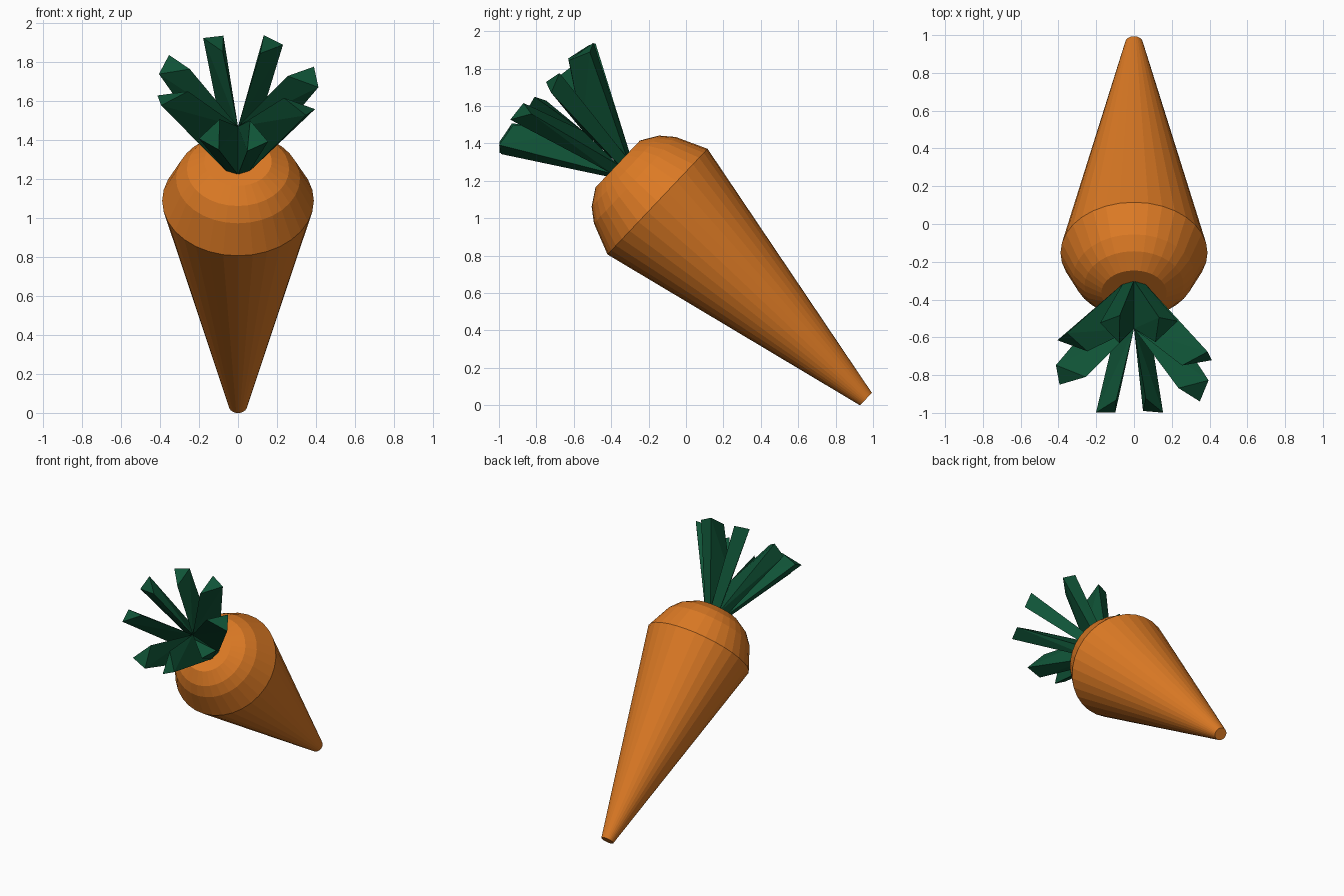
import bpy, bmesh, math
from mathutils import Matrix, Vector

if "Cube" in bpy.data.objects:
    bpy.data.objects.remove(bpy.data.objects["Cube"])


def material(name, rgb):
    m = bpy.data.materials.new(name)
    m.diffuse_color = (*rgb, 1)
    m.use_nodes = True
    m.node_tree.nodes["Principled BSDF"].inputs["Base Color"].default_value = m.diffuse_color
    return m


orange = material("carrot_orange", (0.72, 0.195, 0.018))
green = material("leaf_green", (0.005, 0.088, 0.038))

# Tilted root axis: local z runs from the tip to the crown, origin on the crown disc
TILT = Matrix.Translation((0, -0.365, 1.29)) @ Matrix.Rotation(math.asin(0.726), 4, 'X')


def finish(bm, name, mat):
    bmesh.ops.recalc_face_normals(bm, faces=bm.faces)
    bm.transform(TILT)
    me = bpy.data.meshes.new(name)
    bm.to_mesh(me)
    bm.free()
    me.materials.append(mat)
    ob = bpy.data.objects.new(name, me)
    bpy.context.collection.objects.link(ob)
    return ob


# Root: faceted lathe with flat ends
SIDES = 32
profile = [(0.046, -1.828), (0.389, -0.293), (0.318, -0.126), (0.262, -0.056), (0.173, 0.0)]
bm = bmesh.new()
rings = []
for r, z in profile:
    rings.append([bm.verts.new((r * math.cos(2 * math.pi * i / SIDES),
                                r * math.sin(2 * math.pi * i / SIDES), z))
                  for i in range(SIDES)])
for a, b in zip(rings, rings[1:]):
    for i in range(SIDES):
        j = (i + 1) % SIDES
        bm.faces.new((a[i], a[j], b[j], b[i]))
bm.faces.new(rings[0])
bm.faces.new(rings[-1])
finish(bm, "carrot_root", orange)


# Leaves: three-sided wedges fanning out from the crown
def leaf(index, angle, radius, height, roll):
    bm = bmesh.new()
    turn = Matrix.Rotation(math.radians(angle), 4, 'Z')
    base_turn = Matrix.Rotation(math.radians(22.5 + 45 * index), 4, 'Z')
    base = [(0.078, -0.032, -0.01), (0.078, 0.032, -0.01), (0.0, 0.0, 0.26)]
    bottom = [bm.verts.new(base_turn @ Vector(p)) for p in base]
    tip = [(radius, -0.055, height - roll), (radius, 0.055, height + roll),
           (radius - 0.15, 0.0, height + 0.04)]
    top = [bm.verts.new(turn @ Vector(p)) for p in tip]
    bm.faces.new(bottom)
    bm.faces.new(top)
    for i in range(3):
        j = (i + 1) % 3
        bm.faces.new((bottom[i], bottom[j], top[j], top[i]))
    bmesh.ops.triangulate(bm, faces=bm.faces)
    finish(bm, f"leaf_{index + 1}", green)


# angle, tip radius, tip height, roll of the tip
leaves = [(12, 0.41, 0.54, 0.02), (63, 0.40, 0.53, 0.01), (109, 0.39, 0.54, 0.01),
          (152, 0.43, 0.51, -0.02), (190, 0.41, 0.53, 0.02), (248, 0.40, 0.52, -0.02),
          (285, 0.39, 0.51, 0.02), (335, 0.41, 0.55, -0.03)]
for i, spec in enumerate(leaves):
    leaf(i, *spec)
